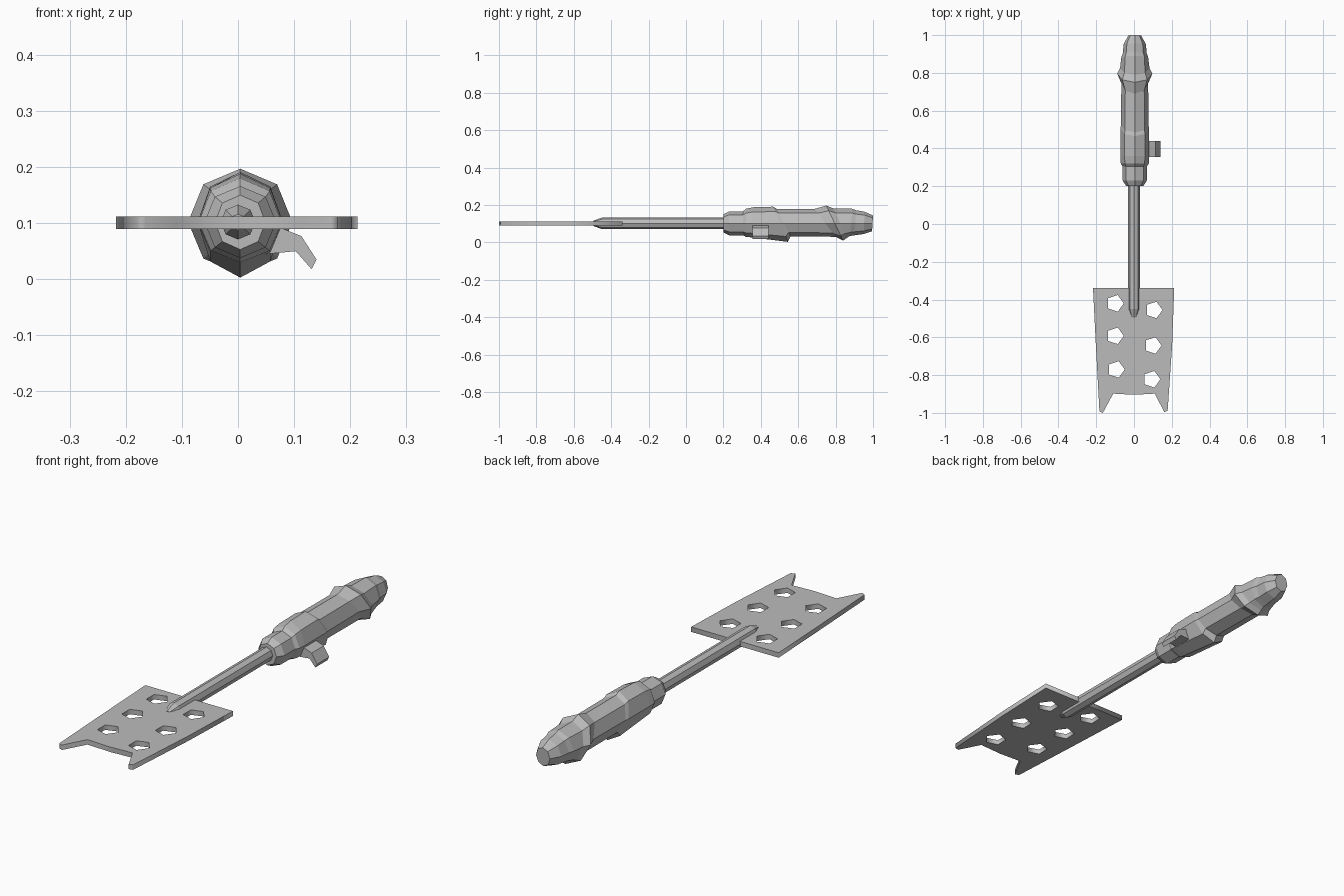
import bpy, bmesh
from math import sin, cos, pi

cube = bpy.data.objects.get("Cube")
if cube:
    bpy.data.objects.remove(cube)

GREY = (0.5, 0.5, 0.5, 1)
metal = bpy.data.materials.new("plain grey")
metal.use_nodes = True
metal.diffuse_color = GREY
metal.node_tree.nodes["Principled BSDF"].inputs["Base Color"].default_value = GREY

MID = 0.102  # height of the long axis


def add_mesh(name, bm):
    bmesh.ops.recalc_face_normals(bm, faces=bm.faces)
    mesh = bpy.data.meshes.new(name)
    bm.to_mesh(mesh)
    bm.free()
    mesh.materials.append(metal)
    obj = bpy.data.objects.new(name, mesh)
    bpy.context.collection.objects.link(obj)
    return obj


def loft(name, rings, cx=0.0, sides=8):
    """Octagonal tube along y; ring = y at top, y at bottom, z top, z bottom, half width."""
    bm = bmesh.new()
    loops = []
    for y_top, y_bot, z_top, z_bot, half in rings:
        loop = []
        for k in range(sides):
            a = 2 * pi * k / sides
            c = cos(a)
            y = (y_top + y_bot) / 2 + c * (y_top - y_bot) / 2
            z = MID + c * (z_top - MID if c > 0 else MID - z_bot)
            loop.append(bm.verts.new((cx + half * sin(a), y, z)))
        loops.append(loop)
    for a, b in zip(loops, loops[1:]):
        for k in range(sides):
            n = (k + 1) % sides
            bm.faces.new((a[k], a[n], b[n], b[k]))
    bm.faces.new(loops[0])
    bm.faces.new(loops[-1])
    return add_mesh(name, bm)


# Grip with a slanted front collar, slanted rear ridge and rounded end
loft("grip", [
    (.20, .20, .150, .053, .045),
    (.23, .23, .166, .038, .064),
    (.305, .305, .166, .038, .064),
    (.32, .32, .180, .030, .074),
    (.36, .35, .188, .027, .076),
    (.465, .545, .191, .003, .076),
    (.485, .56, .180, .033, .073),
    (.69, .80, .180, .030, .071),
    (.75, .84, .197, .010, .093),
    (.79, .86, .181, .024, .078),
    (.89, .875, .180, .034, .071),
    (.91, .90, .172, .038, .063),
    (.955, .95, .164, .045, .059),
    (1.0, .995, .144, .060, .034),
], cx=.004)

# Rod with a tapered tip
loft("rod", [(y, y, MID + r, MID - r, r)
             for y, r in ((-.495, .014), (-.45, .031), (.22, .031))])

# Bent thumb lever on the left side of the grip
bm = bmesh.new()
profile = [(.05, .10), (.085, .088), (.113, .077), (.140, .035),
           (.131, .018), (.103, .050), (.05, .045)]
face = bm.faces.new([bm.verts.new((x, .355, z)) for x, z in profile])
side = bmesh.ops.extrude_face_region(bm, geom=[face])["geom"]
bmesh.ops.translate(bm, vec=(0, .085, 0),
                    verts=[v for v in side if isinstance(v, bmesh.types.BMVert)])
add_mesh("thumb_lever", bm)

# Flat blade: an outline with pentagonal holes, filled and thickened
outline = [(-.217, -.34), (.213, -.34), (.202, -.64), (.178, -.99), (.160, -.995),
           (.110, -.898), (0, -.904), (-.110, -.898), (-.165, -1), (-.183, -.992),
           (-.202, -.64)]
holes = [(-.10, -.42), (-.10, -.592), (-.095, -.77),
         (.105, -.455), (.100, -.643), (.094, -.822)]
loops = [outline] + [[(x + .046 * cos(2 * pi * k / 5), y + .046 * sin(2 * pi * k / 5))
                      for k in range(5)] for x, y in holes]
curve = bpy.data.curves.new("blade", "CURVE")
curve.dimensions = "2D"
curve.fill_mode = "BOTH"
curve.extrude = .011
curve.materials.append(metal)
for loop in loops:
    spline = curve.splines.new("POLY")
    spline.points.add(len(loop) - 1)
    for point, (x, y) in zip(spline.points, loop):
        point.co = (x, y, 0, 1)
    spline.use_cyclic_u = True
blade = bpy.data.objects.new("blade", curve)
blade.location.z = .101
bpy.context.collection.objects.link(blade)
bpy.ops.object.select_all(action="DESELECT")
blade.select_set(True)
bpy.context.view_layer.objects.active = blade
bpy.ops.object.convert(target="MESH")
